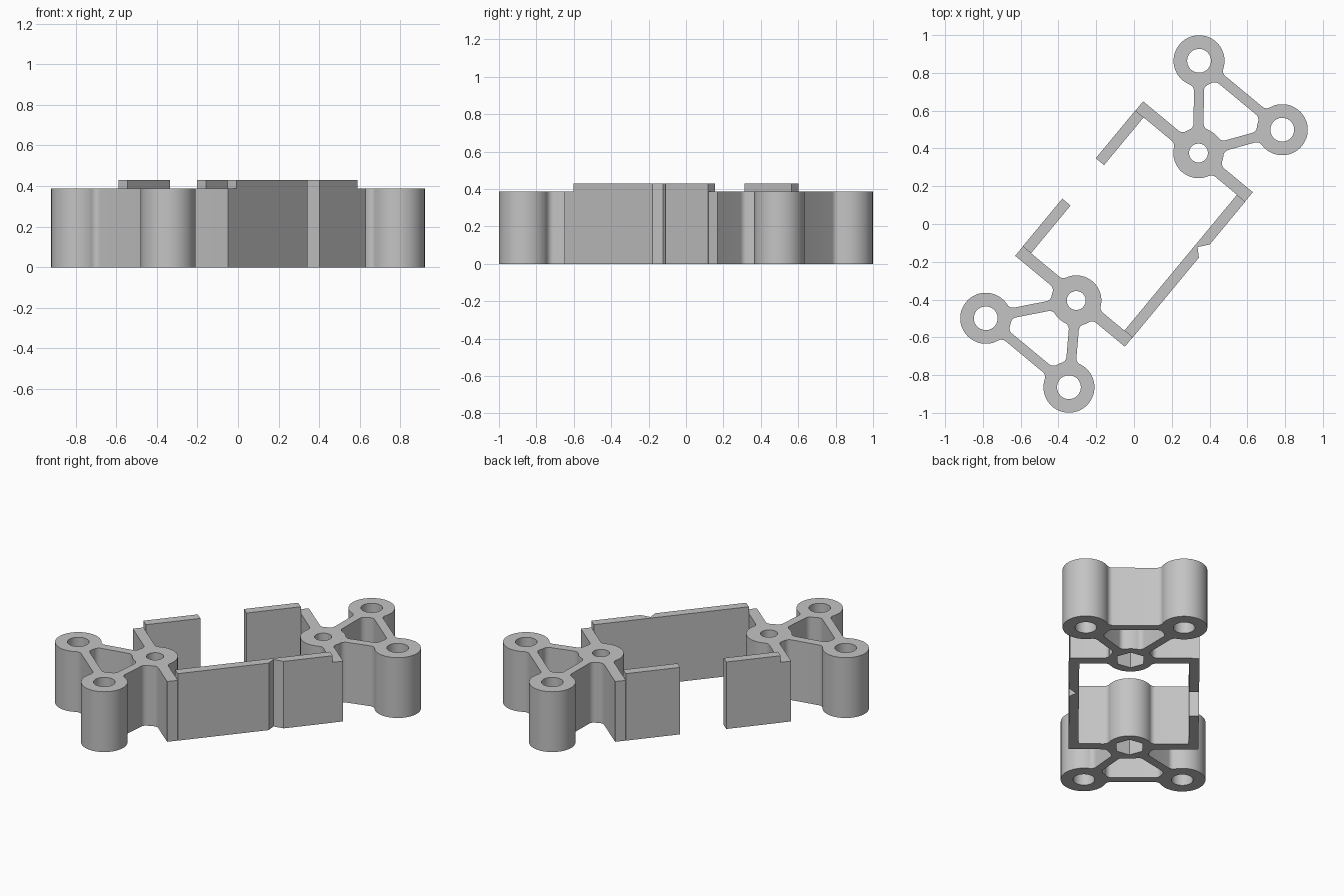
import bpy, bmesh, math
from mathutils import Vector

if "Cube" in bpy.data.objects:
    bpy.data.objects.remove(bpy.data.objects["Cube"])

ANGLE = math.atan2(0.770, 0.638)   # direction of the long axis of the frame
LOW, TALL = 0.387, 0.43            # bracket height, wall height
R_BIG, R_SMALL = 0.135, 0.133      # boss radii
FILLET = 0.035

grey = bpy.data.materials.new("light grey")
grey.diffuse_color = (0.55, 0.55, 0.55, 1)
grey.use_nodes = True
grey.node_tree.nodes["Principled BSDF"].inputs["Base Color"].default_value = grey.diffuse_color


def prism(name, points, z0, z1):
    """Extrude a closed outline from z0 to z1."""
    bm = bmesh.new()
    face = bm.faces.new([bm.verts.new((p[0], p[1], z0)) for p in points])
    top = bmesh.ops.extrude_face_region(bm, geom=[face])["geom"]
    for v in top:
        if isinstance(v, bmesh.types.BMVert):
            v.co.z = z1
    bmesh.ops.recalc_face_normals(bm, faces=bm.faces)
    mesh = bpy.data.meshes.new(name)
    bm.to_mesh(mesh)
    bm.free()
    mesh.materials.append(grey)
    ob = bpy.data.objects.new(name, mesh)
    bpy.context.collection.objects.link(ob)
    return ob


def circle(c, r, n=64):
    return [(c[0] + r * math.cos(2 * math.pi * i / n),
             c[1] + r * math.sin(2 * math.pi * i / n)) for i in range(n)]


def flare(w, r):
    """Fillet from a boss of radius r onto a strut edge at distance w."""
    f = FILLET
    s = math.sqrt((r + f) ** 2 - (w + f) ** 2)
    a0 = math.atan2(w + f, s) - math.pi
    return [(s + f * math.cos(a), w + f + f * math.sin(a))
            for a in [a0 + (-math.pi / 2 - a0) * i / 8 for i in range(9)]]


def strut(p, r, q, r2, left=0.0265, right=0.0265):
    """Outline of a strut with flared roots; r2 = 0 gives a square far end."""
    p, q = Vector(p), Vector(q)
    d = (q - p).normalized()
    n = Vector((-d.y, d.x))
    length = (q - p).length

    def side(w):
        pts = flare(w, r)
        if r2:
            return pts + [(length - x, y) for x, y in reversed(flare(w, r2))]
        return pts + [(length, w)]

    pts = [(0, 0)] + [(x, -y) for x, y in side(right)]
    if r2:
        pts.append((length, 0))
    pts += list(reversed(side(left)))
    return [p + d * x + n * y for x, y in pts]


def combine(ob, other, op):
    mod = ob.modifiers.new("join", "BOOLEAN")
    mod.operation, mod.object, mod.solver = op, other, "EXACT"
    bpy.context.view_layer.objects.active = ob
    bpy.ops.object.modifier_apply(modifier=mod.name)
    bpy.data.objects.remove(other)


# Mounting bracket: three bosses, triangle struts and the frame's end plate
A, B, C = (0.885, 0.286), (0.885, -0.286), (0.507, -0.023)
bracket = prism("mounting_brackets", circle(C, R_SMALL), 0, LOW)
outlines = [
    circle(A, R_BIG), circle(B, R_BIG),
    strut(A, R_BIG, B, R_BIG),
    strut(A, R_BIG, C, R_SMALL),
    strut(B, R_BIG, C, R_SMALL),
    strut(C, R_SMALL, (C[0], 0.377), 0, 0.040, 0.024),
    strut(C, R_SMALL, (C[0], -0.377), 0, 0.024, 0.040),
]
for outline in outlines:
    combine(bracket, prism("piece", outline, 0, LOW), "UNION")

# Screw holes and the hexagonal nut pocket underneath
for c, r in ((A, 0.063), (B, 0.063), (C, 0.05)):
    combine(bracket, prism("hole", circle(c, r, 48), -0.1, 0.6), "DIFFERENCE")
combine(bracket, prism("pocket", circle(C, 0.088, 6), -0.1, 0.2), "DIFFERENCE")

# Same bracket at the other end
mirror = bracket.modifiers.new("other_end", "MIRROR")
mirror.use_mirror_merge = False
bpy.context.view_layer.objects.active = bracket
bpy.ops.object.modifier_apply(modifier=mirror.name)

# Long wall with a V groove on its outer face
U, V0, V1 = 0.467, 0.321, 0.378
wall = prism("grooved_wall", [(-U, -V0), (-U, -V1), (0.082, -V1), (0.121, -0.337),
                              (0.172, -V1), (U, -V1), (U, -V0)], 0, TALL)

# Opposite wall, split by a wide gap
parts = [bracket, wall]
for side, name in ((-1, "front_split_wall"), (1, "back_split_wall")):
    parts.append(prism(name, [(side * 0.139, V0), (side * U, V0),
                              (side * U, V1), (side * 0.139, V1)], 0, TALL))

# Turn everything to its diagonal position and shade the round parts smooth
for ob in parts:
    ob.rotation_euler.z = ANGLE
    bpy.ops.object.select_all(action="DESELECT")
    ob.select_set(True)
    bpy.context.view_layer.objects.active = ob
    bpy.ops.object.shade_smooth_by_angle(angle=math.radians(30))
